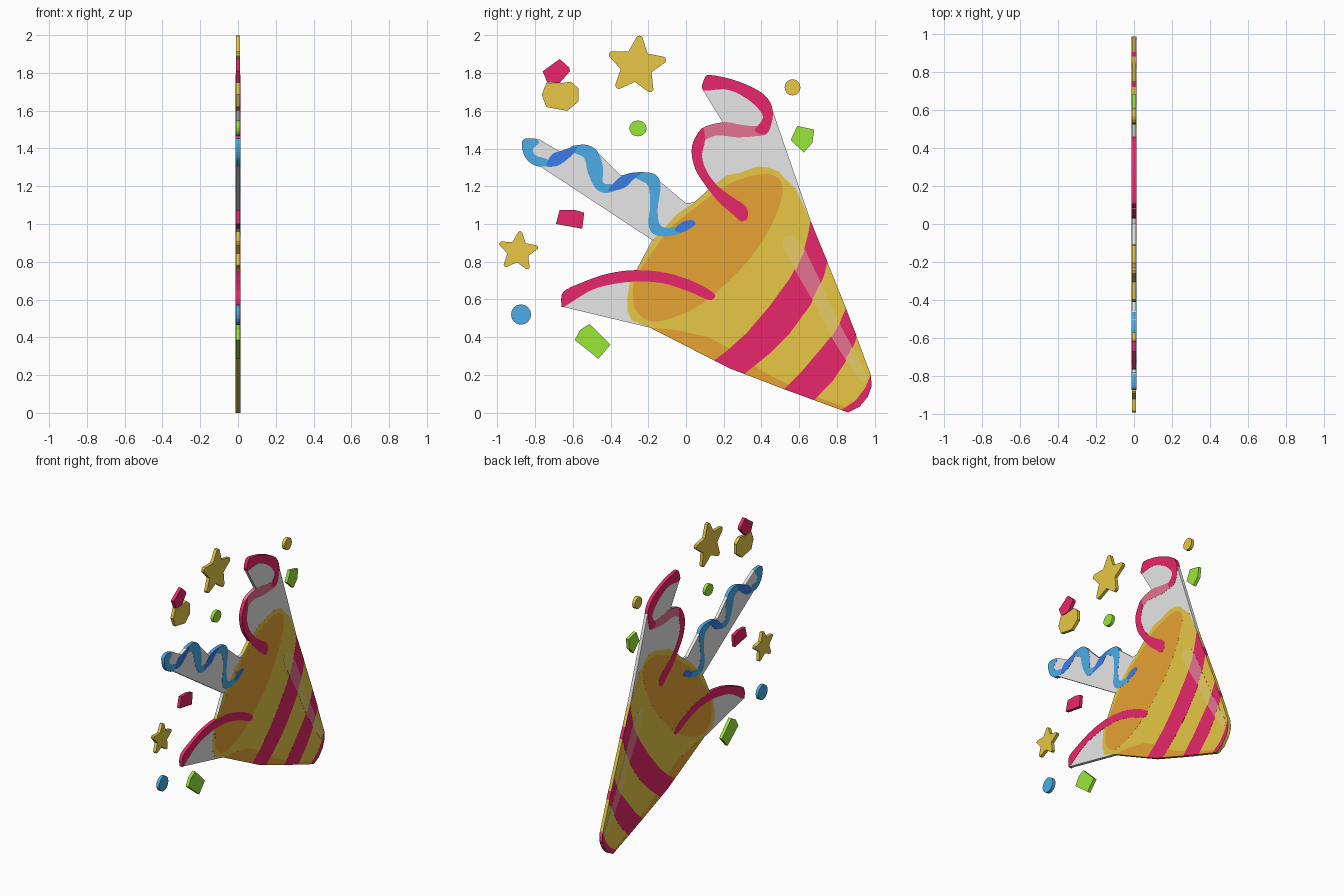
import bpy, bmesh, math


def mat(name, r, g, b):
    m = bpy.data.materials.new(name)
    m.diffuse_color = (r, g, b, 1)
    return m


YELLOW = mat("yellow", .96, .69, .07)
ORANGE = mat("orange", .96, .44, .04)
PINK = mat("pink", .96, .024, .17)
ROSE = mat("light_pink", 1, .21, .36)
BLUE = mat("light_blue", .09, .52, 1)
NAVY = mat("dark_blue", .043, .21, .81)
GREEN = mat("green", .325, .80, .042)
WHITE = mat("white", .96, .96, .96)
PALE = mat("pale_yellow", 1, .76, .17)


def smooth(p, n=4):
    """Closed Catmull-Rom curve through the points."""
    out = []
    for i in range(len(p)):
        a, b, c, d = (p[(i + k) % len(p)] for k in (-1, 0, 1, 2))
        for s in range(n):
            t = s / n
            out.append(tuple(.5 * (2 * b[k] + (c[k] - a[k]) * t
                                   + (2 * a[k] - 5 * b[k] + 4 * c[k] - d[k]) * t * t
                                   + (3 * b[k] - a[k] - 3 * c[k] + d[k]) * t ** 3) for k in (0, 1)))
    return out


def plate(name, pts, material, layer=0, curved=False):
    """Flat plate in the y-z plane; higher layers stand a hair prouder on both sides."""
    if curved:
        pts = smooth(pts)
    h = .0115 + .0003 * layer
    bm = bmesh.new()
    face = bm.faces.new([bm.verts.new((-h, y, z)) for y, z in pts])
    ext = bmesh.ops.extrude_face_region(bm, geom=[face], use_keep_orig=True)
    for v in ext["geom"]:
        if isinstance(v, bmesh.types.BMVert):
            v.co.x = h
    bmesh.ops.recalc_face_normals(bm, faces=bm.faces)
    bmesh.ops.triangulate(bm, faces=[f for f in bm.faces if len(f.verts) > 4])
    me = bpy.data.meshes.new(name)
    bm.to_mesh(me)
    bm.free()
    me.materials.append(material)
    bpy.context.collection.objects.link(bpy.data.objects.new(name, me))


def disc(name, y, z, ry, rz, material):
    plate(name, [(y + ry * math.cos(i * math.pi / 8), z + rz * math.sin(i * math.pi / 8))
                 for i in range(16)], material)


def star(name, y, z, r, turn):
    pts = []
    for i in range(5):
        a = math.radians(turn + 72 * i)
        # blunted tip followed by the inner corner
        for da, k in ((-.09, .97), (0, 1.0), (.09, .97), (math.pi / 5, .54)):
            pts.append((y + r * k * math.cos(a + da), z + r * k * math.sin(a + da)))
    plate(name, pts, YELLOW)


# White backing behind the streamers
plate("lower_streamer_backing", [(-.65, .56), (-.19, .45), (0, .5), (0, .85), (-.18, .915),
                                 (-.265, .75), (-.42, .73), (-.64, .63)], WHITE)
plate("blue_streamer_backing", [(-.85, 1.36), (-.85, 1.44), (-.78, 1.45), (-.67, 1.385), (-.6, 1.41),
                                (-.5, 1.41), (-.35, 1.26), (-.18, 1.26), (0, 1.11), (.1, 1.12),
                                (.1, 1), (-.18, .915), (-.78, 1.31)], WHITE)
plate("upper_streamer_backing", [(.09, 1.71), (.2, 1.53), (.08, 1.49), (.05, 1.4), (.07, 1.3),
                                 (.17, 1.15), (.5, 1), (.66, 1.02), (.46, 1.6), (.4, 1.68),
                                 (.25, 1.74), (.12, 1.77)], WHITE)

# Cone body and its mouth
plate("cone", [(-.29, .49), (-.19, .45), (.23, .235), (.53, .12), (.86, 0), (.92, .03), (.965, .085),
               (.985, .14), (.98, .2), (.85, .55), (.66, 1.02), (.58, 1.19), (.515, 1.25), (.49, 1.28),
               (.44, 1.3), (.38, 1.305), (.28, 1.27), (.22, 1.26), (.15, 1.21), (.05, 1.12), (-.05, 1.05),
               (-.17, .92), (-.25, .78), (-.3, .68), (-.312, .6), (-.31, .54)], YELLOW, 1)
plate("cone_mouth", [(-.28, .62), (-.265, .54), (-.19, .485), (-.08, .5), (.08, .575), (.25, .72),
                     (.38, .87), (.47, 1.03), (.513, 1.17), (.49, 1.24), (.43, 1.265), (.33, 1.25),
                     (.2, 1.2), (.08, 1.11), (-.08, .98), (-.2, .82), (-.27, .71)], ORANGE, 2, True)
plate("cone_underside", [(-.19, .45), (.23, .235), (.53, .12), (.86, 0), (.84, .03), (.62, .11),
                         (.42, .21), (.24, .335), (.12, .4), (-.05, .437)], ORANGE, 2)

# Cone stripes
plate("wide_stripe", [(.66, 1.015), (.648, .95), (.62, .84), (.55, .71), (.44, .56), (.32, .42),
                      (.22, .33), (.15, .277), (.23, .235), (.31, .205), (.44, .31), (.55, .42),
                      (.66, .57), (.73, .72), (.75, .8)], PINK, 3)
plate("narrow_stripe", [(.847, .55), (.8, .44), (.7, .32), (.62, .225), (.52, .125), (.68, .066),
                        (.78, .17), (.86, .29), (.9, .38), (.902, .415)], PINK, 3)
plate("cone_tip", [(.825, .014), (.86, 0), (.92, .03), (.965, .085), (.985, .14), (.98, .2),
                   (.95, .13), (.9, .065)], PINK, 3)

# Highlight, with lighter pieces where it crosses the stripes
plate("highlight", [(.51, .9), (.53, .84), (.66, .62), (.75, .44), (.84, .29), (.94, .155), (.965, .19),
                    (.9, .31), (.82, .46), (.74, .63), (.64, .84), (.6, .91), (.56, .94), (.52, .93)],
      PALE, 4)
plate("wide_stripe_highlight", [(.58, .75), (.62, .84), (.63, .865), (.715, .69), (.67, .6)], ROSE, 5)
plate("narrow_stripe_highlight", [(.775, .405), (.815, .47), (.88, .345), (.845, .28)], ROSE, 5)

# Pink streamers
plate("upper_streamer_fold", [(.08, 1.505), (.2, 1.54), (.3, 1.525), (.38, 1.52), (.42, 1.55), (.43, 1.48),
                              (.36, 1.465), (.27, 1.46), (.16, 1.47), (.08, 1.44)], ROSE, 3, True)
plate("upper_streamer_end", [(.09, 1.71), (.1, 1.775), (.13, 1.79), (.25, 1.765), (.36, 1.72), (.43, 1.67),
                             (.46, 1.6), (.45, 1.52), (.42, 1.475), (.365, 1.495), (.4, 1.545),
                             (.405, 1.58), (.36, 1.635), (.28, 1.69), (.2, 1.715)], PINK, 4, True)
plate("upper_streamer_base", [(.09, 1.51), (.045, 1.45), (.03, 1.38), (.05, 1.29), (.1, 1.21), (.17, 1.12),
                              (.25, 1.05), (.29, 1.015), (.325, 1.03), (.32, 1.09), (.25, 1.14),
                              (.17, 1.2), (.11, 1.28), (.085, 1.36), (.1, 1.44)], PINK, 4, True)
plate("lower_streamer", [(-.66, .57), (-.65, .64), (-.55, .69), (-.42, .735), (-.27, .755), (-.1, .74),
                         (.05, .69), (.15, .63), (.14, .6), (.11, .6), (.02, .64), (-.12, .685),
                         (-.27, .695), (-.42, .675), (-.52, .64), (-.64, .565)], PINK, 4, True)

# Blue spiral streamer
plate("blue_streamer_end", [(-.86, 1.45), (-.8, 1.452), (-.78, 1.43), (-.81, 1.4), (-.8, 1.365), (-.74, 1.345),
                            (-.71, 1.32), (-.74, 1.305), (-.8, 1.31), (-.85, 1.35), (-.87, 1.41)],
      BLUE, 3, True)
plate("blue_streamer_middle", [(-.61, 1.41), (-.53, 1.42), (-.47, 1.385), (-.44, 1.3), (-.44, 1.22),
                               (-.39, 1.21), (-.37, 1.18), (-.43, 1.165), (-.48, 1.19), (-.52, 1.27),
                               (-.54, 1.35), (-.6, 1.38)], BLUE, 3, True)
plate("blue_streamer_base", [(-.31, 1.265), (-.23, 1.275), (-.16, 1.26), (-.135, 1.2), (-.15, 1.08),
                             (-.14, 1), (-.1, .98), (0, .985), (-.03, .95), (-.1, .935), (-.17, .945),
                             (-.2, 1), (-.19, 1.1), (-.2, 1.2), (-.25, 1.235)], BLUE, 3, True)
plate("blue_fold_outer", [(-.74, 1.31), (-.71, 1.37), (-.65, 1.39), (-.58, 1.41), (-.6, 1.37),
                          (-.66, 1.32), (-.7, 1.305)], NAVY, 4, True)
plate("blue_fold_middle", [(-.41, 1.175), (-.39, 1.21), (-.33, 1.26), (-.24, 1.27), (-.28, 1.235),
                           (-.33, 1.19)], NAVY, 4, True)
plate("blue_fold_inner", [(-.06, .97), (-.02, 1.01), (.03, 1.02), (.05, 1), (.01, .97), (-.03, .955)],
      NAVY, 4, True)

# Confetti
star("large_star", -.262, 1.84, .16, 84)
star("small_star", -.89, .855, .108, 84)
disc("yellow_dot", .565, 1.725, .042, .043, YELLOW)
disc("green_dot", -.255, 1.507, .046, .042, GREEN)
disc("blue_dot", -.875, .52, .053, .054, BLUE)
plate("yellow_confetti", [(-.74, 1.75), (-.68, 1.745), (-.61, 1.755), (-.57, 1.72), (-.57, 1.65),
                          (-.63, 1.6), (-.74, 1.62), (-.765, 1.685)], YELLOW)
plate("pink_confetti_top", [(-.76, 1.81), (-.67, 1.875), (-.62, 1.83), (-.615, 1.81), (-.67, 1.748),
                            (-.735, 1.75)], PINK, 1)
plate("pink_confetti_side", [(-.67, 1.075), (-.59, 1.075), (-.54, 1.06), (-.55, .975), (-.69, 1)], PINK)
plate("green_confetti_right", [(.59, 1.52), (.68, 1.5), (.67, 1.43), (.625, 1.38), (.555, 1.445)], GREEN)
plate("green_confetti_low", [(-.51, .47), (-.4, .36), (-.465, .285), (-.59, .385), (-.56, .44)], GREEN)
